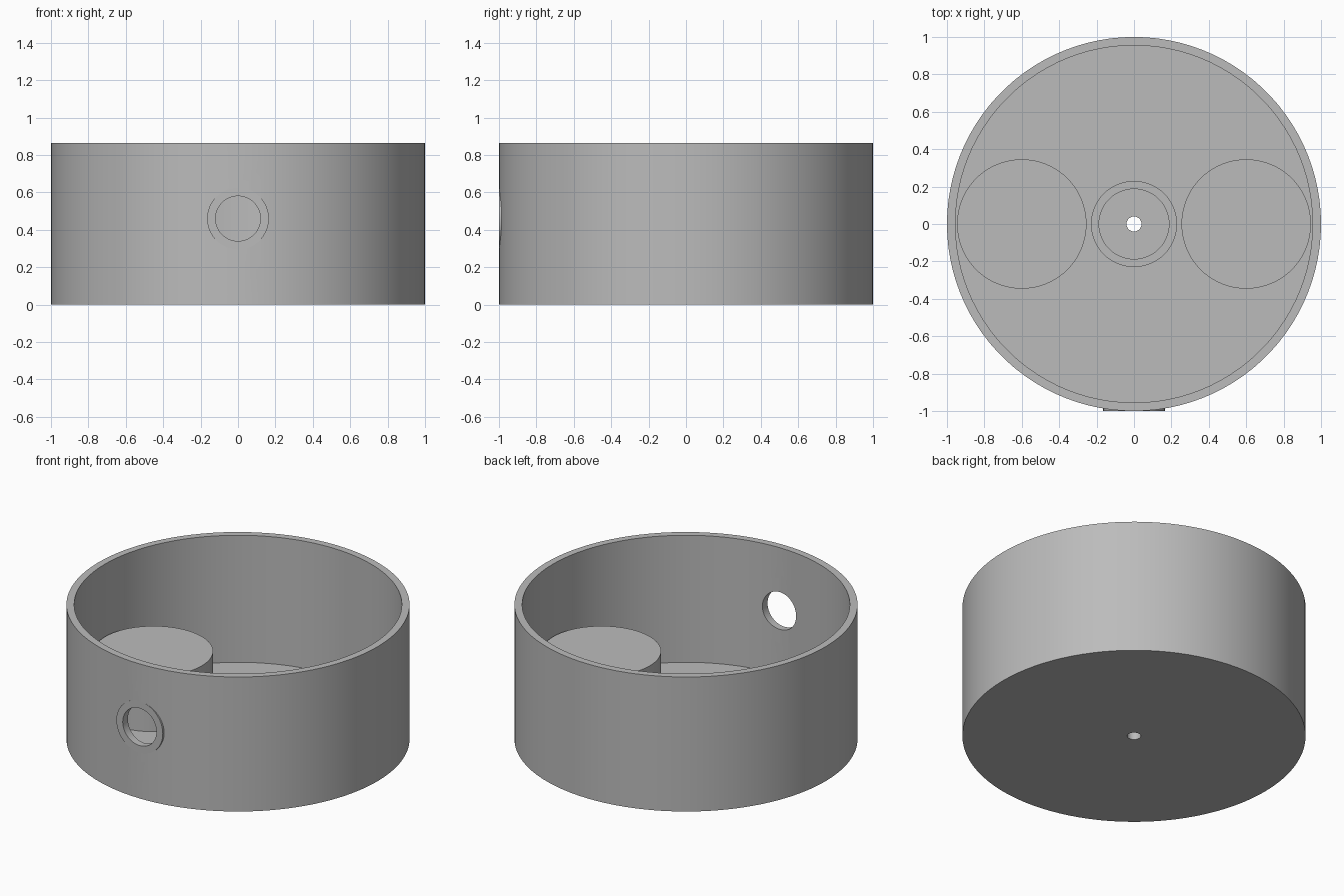
import bpy, bmesh, math
from mathutils import Matrix

cube = bpy.data.objects.get("Cube")
if cube:
    bpy.data.objects.remove(cube)

grey = bpy.data.materials.new("plain grey")
grey.use_nodes = True
colour = (0.5, 0.5, 0.5, 1)
grey.diffuse_color = colour
grey.node_tree.nodes["Principled BSDF"].inputs["Base Color"].default_value = colour

HEIGHT, FLOOR, INNER = 0.865, 0.048, 0.955
HOLE_Z, HOLE_R = 0.46, 0.12


def lathe(name, profile, steps, matrix=Matrix(), closed=True):
    """Revolve (radius, height) points around z, then place the result."""
    bm = bmesh.new()
    rings = []
    for r, z in profile:
        if r == 0:
            rings.append([bm.verts.new((0, 0, z))] * steps)
        else:
            rings.append([bm.verts.new((r * math.cos(a), r * math.sin(a), z))
                          for a in (math.tau * i / steps for i in range(steps))])
    pairs = list(zip(rings, rings[1:]))
    if closed:
        pairs.append((rings[-1], rings[0]))
    for lower, upper in pairs:
        for i in range(steps):
            j = (i + 1) % steps
            corners = dict.fromkeys((lower[i], lower[j], upper[j], upper[i]))
            bm.faces.new(list(corners))
    bmesh.ops.recalc_face_normals(bm, faces=bm.faces)
    bm.transform(matrix)
    mesh = bpy.data.meshes.new(name)
    bm.to_mesh(mesh)
    bm.free()
    mesh.materials.append(grey)
    obj = bpy.data.objects.new(name, mesh)
    bpy.context.collection.objects.link(obj)
    return obj


def smooth(obj):
    bpy.ops.object.select_all(action='DESELECT')
    obj.select_set(True)
    bpy.context.view_layer.objects.active = obj
    bpy.ops.object.shade_smooth_by_angle(angle=math.radians(30))


# Cup: wall, floor, central collar and drain hole in one turned profile
collar_top = 0.18
cup = lathe("cup", [
    (0.04, 0), (1, 0), (1, HEIGHT), (INNER, HEIGHT), (INNER, FLOOR),
    (0.23, FLOOR), (0.23, collar_top), (0.187, collar_top),
    (0.187, FLOOR), (0.04, FLOOR)], 100)

# Side hole through the front wall
to_front = Matrix.Translation((0, 0, HOLE_Z)) @ Matrix.Rotation(math.pi / 2, 4, 'X')
cutter = lathe("side_hole_cutter",
               [(0, 0.8), (HOLE_R, 0.8), (HOLE_R, 1.2), (0, 1.2)],
               64, to_front, closed=False)
cutter.hide_render = True
cut = cup.modifiers.new("side hole", 'BOOLEAN')
cut.operation = 'DIFFERENCE'
cut.solver = 'EXACT'
cut.object = cutter
bpy.context.view_layer.objects.active = cup
cup.select_set(True)
bpy.ops.object.modifier_apply(modifier=cut.name)
bpy.data.objects.remove(cutter)
smooth(cup)

# Flat-faced boss around the side hole
boss = lathe("side_hole_boss", [
    (HOLE_R, 0.96), (0.165, 0.96), (0.165, 1), (HOLE_R, 1)], 64, to_front)
smooth(boss)

# Two round pillars standing on the floor
for side, x in (("left", 0.6), ("right", -0.6)):
    pillar = lathe(side + "_pillar",
                   [(0, 0.02), (0.346, 0.02), (0.346, 0.405), (0, 0.405)],
                   80, Matrix.Translation((x, 0, 0)), closed=False)
    smooth(pillar)
